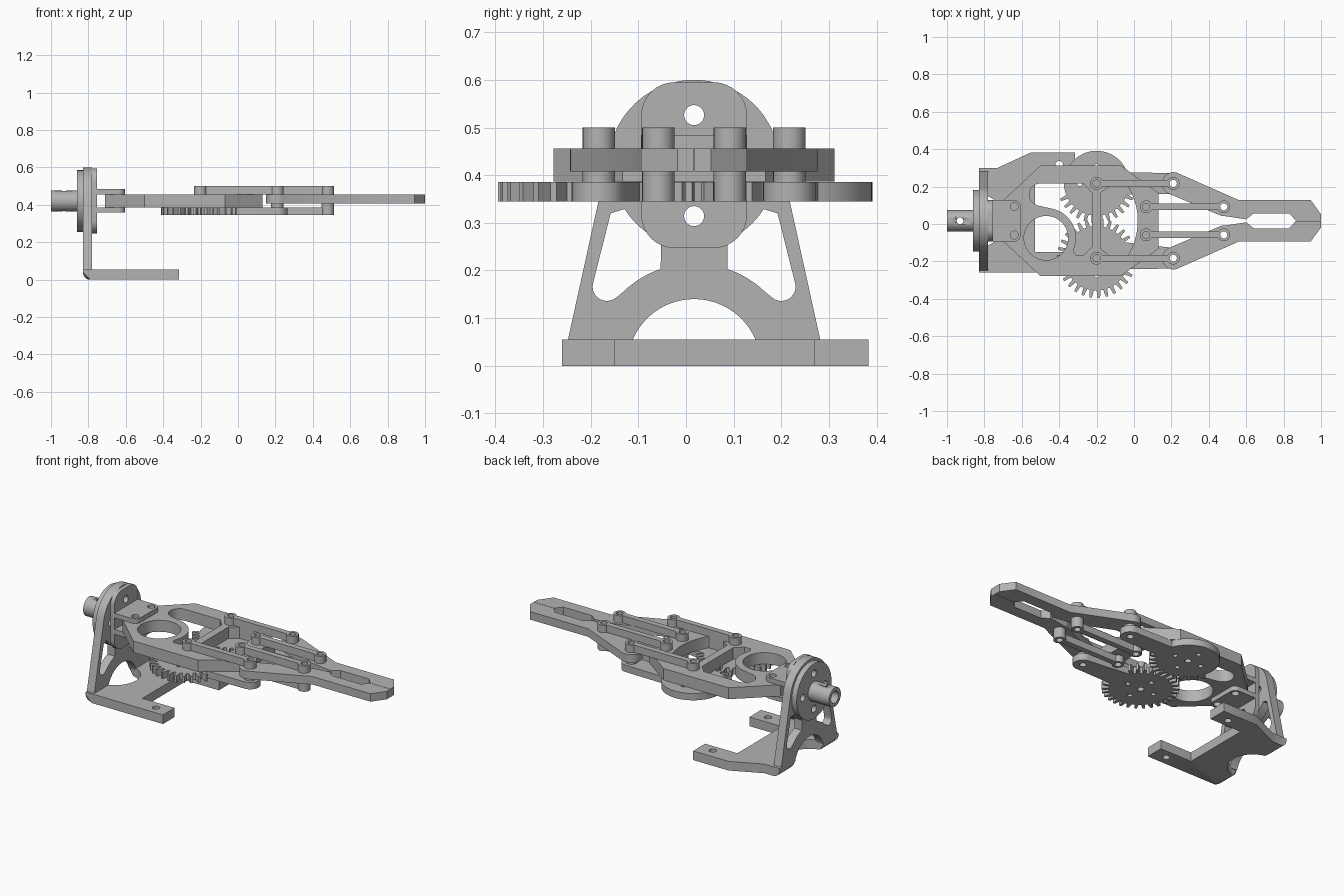
import bpy, bmesh
from math import sin, cos, radians, pi
from mathutils import Matrix, Vector

cube = bpy.data.objects.get("Cube")
if cube:
    bpy.data.objects.remove(cube)

MID = 0.017          # y of the symmetry plane
AXLE = 0.42          # height of the wrist axle
GREY = bpy.data.materials.new("plain grey")
GREY.use_nodes = True
GREY.diffuse_color = (0.45, 0.45, 0.45, 1)
GREY.node_tree.nodes["Principled BSDF"].inputs["Base Color"].default_value = (0.45, 0.45, 0.45, 1)


def arc(cx, cy, r, a, b, n=16):
    """Points on an arc from angle a to b, in degrees."""
    return [(cx + r * cos(radians(a + (b - a) * i / n)),
             cy + r * sin(radians(a + (b - a) * i / n))) for i in range(n + 1)]


def circle(cx, cy, r, n=32):
    return arc(cx, cy, r, 0, 360, n)[:-1]


def flip(points):
    return [(x, -y) for x, y in points]


def prism(name, outline, low, high, holes=(), axis="Z"):
    """Extrude a flat outline with holes along Z (x, y) or X (y, z)."""
    curve = bpy.data.curves.new(name, "CURVE")
    curve.dimensions = "2D"
    curve.fill_mode = "BOTH"
    curve.extrude = (high - low) / 2
    for loop in [outline, *holes]:
        spline = curve.splines.new("POLY")
        spline.points.add(len(loop) - 1)
        for point, (u, v) in zip(spline.points, loop):
            point.co = (u, v, 0, 1)
        spline.use_cyclic_u = True
    obj = bpy.data.objects.new(name, curve)
    bpy.context.collection.objects.link(obj)
    bpy.ops.object.select_all(action="DESELECT")
    obj.select_set(True)
    bpy.context.view_layer.objects.active = obj
    bpy.ops.object.convert(target="MESH")
    obj = bpy.context.view_layer.objects.active
    mid = (low + high) / 2
    place = Matrix.Translation((0, MID, mid))
    if axis == "X":
        turn = Matrix(((0, 0, 1, 0), (1, 0, 0, 0), (0, 1, 0, 0), (0, 0, 0, 1)))
        place = Matrix.Translation((mid, MID, 0)) @ turn
    bm = bmesh.new()
    bm.from_mesh(obj.data)
    bm.transform(place)
    bmesh.ops.remove_doubles(bm, verts=bm.verts, dist=1e-5)
    bmesh.ops.recalc_face_normals(bm, faces=bm.faces)
    bm.to_mesh(obj.data)
    bm.free()
    obj.data.materials.clear()
    obj.data.materials.append(GREY)
    bpy.ops.object.shade_smooth_by_angle(angle=radians(28))
    return obj


# Foot plate with two arms and an arched cut at the bend
foot = prism("foot_plate",
             [(-0.83, 0.14), (-0.83, 0.283), (-0.73, 0.283), (-0.55, 0.366), (-0.316, 0.366),
              (-0.316, 0.253), (-0.53, 0.253), (-0.53, -0.167), (-0.316, -0.167),
              (-0.316, -0.277), (-0.83, -0.277)] + arc(-0.83, 0, 0.14, -90, 90),
             0, 0.055, [circle(-0.4, y, 0.02) for y in (0.3, -0.222)])
bm = bmesh.new()
bm.from_mesh(foot.data)
bend = [e for e in bm.edges if all(v.co.x < -0.829 and v.co.z < 0.001 for v in e.verts)]
bmesh.ops.bevel(bm, geom=bend, offset=0.04, segments=5, affect="EDGES", profile=0.5)
bm.to_mesh(foot.data)
bm.free()

# Upright plate with arch, side windows and screw holes
window = (arc(-0.183, 0.166, 0.03, 170, 310, 10) + arc(0, 0, 0.215, 134, 109, 8)
          + arc(0, AXLE, 0.172, 246, 212, 8) + [(-0.175, 0.32)])
screws = [p for s in (-1, 1) for p in (circle(0, AXLE + s * 0.106, 0.021),
                                       circle(s * 0.106, AXLE, 0.021))]
prism("upright_plate",
      [(-0.135, 0.04), (-0.268, 0.04)] + arc(0, AXLE, 0.18, 167, 13, 32)
      + [(0.268, 0.04), (0.135, 0.04)] + arc(0, 0, 0.14, 17, 163, 24),
      -0.83, -0.78, [window, [(-u, v) for u, v in window]] + screws, "X")

# Wrist flange and hollow shaft with a cross hole
prism("wrist_flange", circle(0, AXLE, 0.165, 64), -0.862, -0.83, screws, "X")
shaft = prism("wrist_shaft", circle(0, AXLE, 0.057, 48), -1, -0.862,
              [circle(0, AXLE, 0.035)], "X")
cutter = prism("shaft_cutter", circle(-0.93, 0, 0.018), 0.3, 0.55)
cutter.hide_render = True
cut = shaft.modifiers.new("cross_hole", "BOOLEAN")
cut.operation = "DIFFERENCE"
cut.object = cutter
bpy.context.view_layer.objects.active = shaft
bpy.ops.object.modifier_apply(modifier=cut.name)
bpy.data.objects.remove(cutter)

# Clevis: rounded mounting plate and two tabs gripping the body
W, TOP, BOTTOM, R = 0.111, 0.595, 0.247, 0.07
prism("clevis_plate",
      arc(W - R, TOP - R, R, 0, 90, 8) + arc(R - W, TOP - R, R, 90, 180, 8)
      + arc(R - W, BOTTOM + R, R, 180, 270, 8) + arc(W - R, BOTTOM + R, R, 270, 360, 8),
      -0.78, -0.755, [circle(0, AXLE + s * 0.106, 0.021) for s in (-1, 1)], "X")
for name, low in (("upper_tab", 0.456), ("lower_tab", 0.358)):
    prism(name, [(-0.77, W), (-0.77, -W)] + arc(-0.64, -0.076, 0.035, -90, 0, 8)
          + arc(-0.64, 0.076, 0.035, 0, 90, 8), low, low + 0.028,
          [circle(-0.64, y, 0.021) for y in (-0.076, 0.076)])

# Body plate: octagon with round hole, web window and front window
side = [(0.13, 0.15), (-0.07, 0.295), (-0.5, 0.295), (-0.71, 0.1)]
web_window = (arc(-0.5, 0.14, 0.06, 90, 250, 12) + arc(-0.47, -0.092, 0.16, 78, -25, 16)
              + [(-0.31, -0.185), (-0.27, -0.185), (-0.225, -0.14),
                 (-0.225, 0.15), (-0.27, 0.2)])
front_window = [(-0.18, 0.15), (-0.13, 0.185), (-0.035, 0.185)] + \
    arc(-0.33, 0, 0.35, 31, -31, 16) + [(-0.035, -0.185), (-0.13, -0.185), (-0.18, -0.15)]
prism("body_plate", side + flip(side)[::-1], 0.387, 0.456,
      [circle(-0.47, -0.092, 0.118, 48), web_window, front_window])

OUTER = ((-0.2, 0.2), (0.21, 0.2))
INNER = ((0.065, 0.075), (0.48, 0.075))


def link(name, ends, low, high, sign):
    """Dog-bone bar with an eye at each end."""
    (ax, ay), (bx, by) = ends
    outline = arc(ax, ay, 0.034, 30, 330, 24) + arc(bx, by, 0.034, -150, 150, 24)
    holes = [circle(x, y, 0.019, 24) for x, y in ends]
    if sign < 0:
        outline, holes = flip(outline), [flip(h) for h in holes]
    prism(name, outline, low, high, holes)


def gear_arm(name, sign, first_tooth):
    """Gear sector with an arm; smooth rim before the first tooth angle."""
    cx, cy = OUTER[0]
    teeth, root, tip = 30, 0.172, 0.212
    step = 360 / teeth
    rim = arc(cx, cy, 0.174, 20, first_tooth, 32) if first_tooth > 30 else []
    a = first_tooth
    while a + step <= 342:
        for part, r in ((0, root), (0.25, root), (0.4, tip), (0.7, tip), (0.85, root)):
            t = radians(a + part * step)
            rim.append((cx + r * cos(t), cy + r * sin(t)))
        a += step
    outline = rim + arc(*OUTER[1], 0.055, -90, 90, 20)
    holes = [circle(*p, 0.019, 24) for p in OUTER]
    holes += [circle(cx + 0.09 * cos(t), cy + 0.09 * sin(t), 0.014, 16)
              for t in (0, pi / 2, pi, 3 * pi / 2)]
    if sign < 0:
        outline, holes = flip(outline), [flip(h) for h in holes]
    prism(name, outline, 0.345, 0.386, holes)


# Two mirrored halves: gear, links, spacers and finger
finger = (arc(0.21, 0.2, 0.06, 65, 245, 24) + arc(0.48, 0.075, 0.05, 245, 275, 6)
          + [(0.6, 0.008), (0.64, 0.04), (0.83, 0.04), (0.865, 0.001), (1, 0.001),
             (1, 0.035), (0.945, 0.111), (0.56, 0.111)])
for half, sign, first_tooth in (("back", 1, 198), ("front", -1, 20)):
    gear_arm(half + "_gear_arm", sign, first_tooth)
    link(half + "_outer_link", OUTER, 0.456, 0.5, sign)
    link(half + "_inner_link", INNER, 0.456, 0.5, sign)
    link(half + "_lower_link", INNER, 0.345, 0.386, sign)
    pivots = [circle(x, sign * y, 0.019, 24) for x, y in (OUTER[1], INNER[1])]
    prism(half + "_finger", finger if sign > 0 else flip(finger), 0.408, 0.456, pivots)
    for label, (x, y), hole in zip(("outer", "inner"), (OUTER[1], INNER[1]), pivots):
        prism(half + "_" + label + "_spacer", circle(x, sign * y, 0.034), 0.386, 0.408, [hole])
